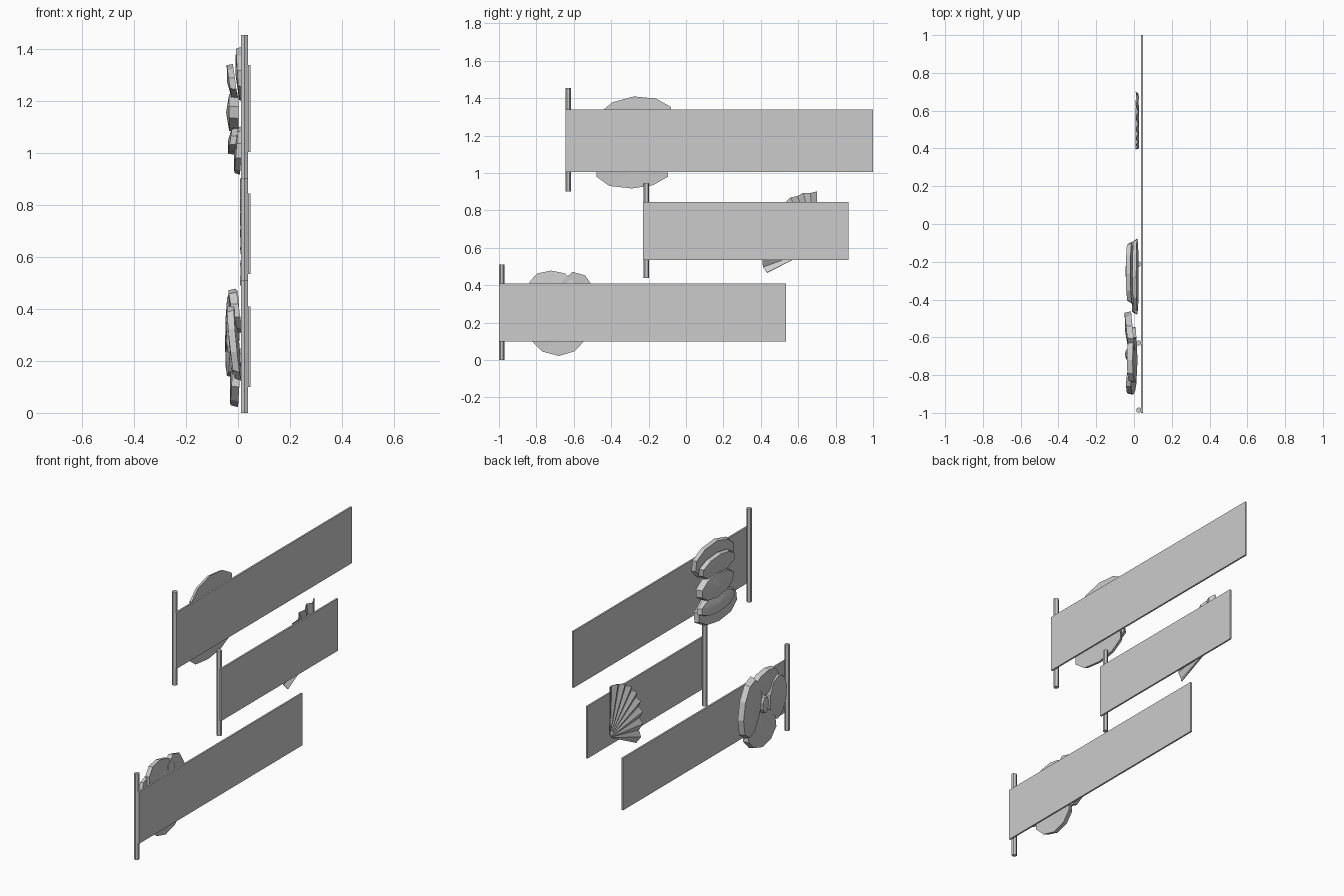
import bpy, bmesh, math, random
from mathutils import Vector

if "Cube" in bpy.data.objects:
    bpy.data.objects.remove(bpy.data.objects["Cube"])

random.seed(4)


def finish(name, bm):
    bmesh.ops.recalc_face_normals(bm, faces=bm.faces)
    me = bpy.data.meshes.new(name)
    bm.to_mesh(me)
    bm.free()
    ob = bpy.data.objects.new(name, me)
    bpy.context.collection.objects.link(ob)
    return ob


def board(name, y0, y1, z0, z1):
    bpy.ops.mesh.primitive_cube_add(size=1, location=(0.043, (y0 + y1) / 2, (z0 + z1) / 2))
    ob = bpy.context.object
    ob.name = name
    ob.scale = (0.01, y1 - y0, z1 - z0)


def pole(name, y, z0, z1):
    bpy.ops.mesh.primitive_cylinder_add(vertices=6, radius=0.015, depth=z1 - z0,
                                        location=(0.025, y, (z0 + z1) / 2))
    bpy.context.object.name = name


def petal(name, centre, half, roll=0, lean=(0, 0), thick=0.022, bulge=0.008, sides=10):
    """Slightly domed, faceted slab; lean = x slope along y and z."""
    bm = bmesh.new()
    x, y, z = centre
    r = math.radians(roll)
    front, back = [], []
    mid_f = bm.verts.new((x - thick / 2 - bulge, y, z))
    mid_b = bm.verts.new((x + thick / 2 - bulge / 2, y, z))
    for i in range(sides):
        a = math.tau * (i + 0.5) / sides
        k = random.uniform(0.97, 1.04)
        u, v = half[0] * k * math.cos(a), half[1] * k * math.sin(a)
        dy, dz = u * math.cos(r) - v * math.sin(r), u * math.sin(r) + v * math.cos(r)
        px = x + lean[0] * dy + lean[1] * dz
        front.append(bm.verts.new((px - thick / 2, y + dy * 0.93, z + dz * 0.93)))
        back.append(bm.verts.new((px + thick / 2, y + dy, z + dz)))
    for i in range(sides):
        j = (i + 1) % sides
        bm.faces.new((front[i], front[j], mid_f))
        bm.faces.new((back[j], back[i], mid_b))
        bm.faces.new((front[i], back[i], back[j], front[j]))
    finish(name, bm)


def fan(name, apex, radius, a0, a1, folds):
    """Pleated fan with a thin solid thickness."""
    bm = bmesh.new()
    inner, outer = [], []
    for i in range(folds + 1):
        a = math.radians(a0 + (a1 - a0) * i / folds)
        s = 1 if i % 2 else -1
        d = Vector((0, math.cos(a), math.sin(a)))
        inner.append(bm.verts.new(Vector((0.017 + s * 0.003, *apex)) + d * 0.015))
        outer.append(bm.verts.new(Vector((0.017 + s * 0.008, *apex)) + d * (radius - s * 0.004)))
    for i in range(folds):
        bm.faces.new((inner[i], outer[i], outer[i + 1], inner[i + 1]))
    ob = finish(name, bm)
    mod = ob.modifiers.new("thickness", "SOLIDIFY")
    mod.thickness = 0.004
    mod.offset = 0


# Three sign boards with their poles
for level, (y0, y1, z0, z1, py, p0, p1) in {
    "upper": (-0.645, 1.0, 1.005, 1.34, -0.63, 0.90, 1.455),
    "middle": (-0.23, 0.87, 0.535, 0.845, -0.212, 0.44, 0.945),
    "lower": (-1.0, 0.535, 0.10, 0.41, -0.985, 0.0, 0.51),
}.items():
    board(level + "_board", y0, y1, z0, z1)
    pole(level + "_pole", py, p0, p1)

# Upper ornament: overlapping stacked petals
petal("upper_petal_top_back", (0.008, -0.27, 1.305), (0.205, 0.105), 5, (0, -0.06), 0.02)
petal("upper_petal_top_front", (-0.022, -0.26, 1.275), (0.165, 0.07), 2, (0, -0.14), 0.024)
petal("upper_petal_centre", (-0.016, -0.25, 1.157), (0.165, 0.075), 0, (0, 0), 0.036, 0.012)
petal("upper_petal_low_front", (-0.018, -0.26, 1.05), (0.17, 0.055), 0, (0, 0.14), 0.024)
petal("upper_petal_low_back", (0.004, -0.29, 1.01), (0.20, 0.095), 0, (0, 0.08), 0.022)

# Lower ornament: four-petal flower with a small centre
petal("lower_petal_side_a", (-0.022, -0.57, 0.30), (0.105, 0.175), 12, (-0.1, 0.0), 0.034)
petal("lower_petal_side_b", (-0.014, -0.83, 0.27), (0.075, 0.15), -6, (0.08, -0.10), 0.026)
petal("lower_petal_top", (-0.010, -0.72, 0.395), (0.125, 0.085), 0, (0, -0.15), 0.03)
petal("lower_petal_bottom", (-0.008, -0.68, 0.135), (0.145, 0.11), 0, (0, 0.06), 0.03)
petal("lower_flower_centre", (-0.022, -0.69, 0.28), (0.03, 0.055), 0, (0, 0), 0.04, 0.006, 8)

# Middle ornament: pleated fan shell
fan("middle_fan", (0.695, 0.60), 0.298, 89, 207, 17)
